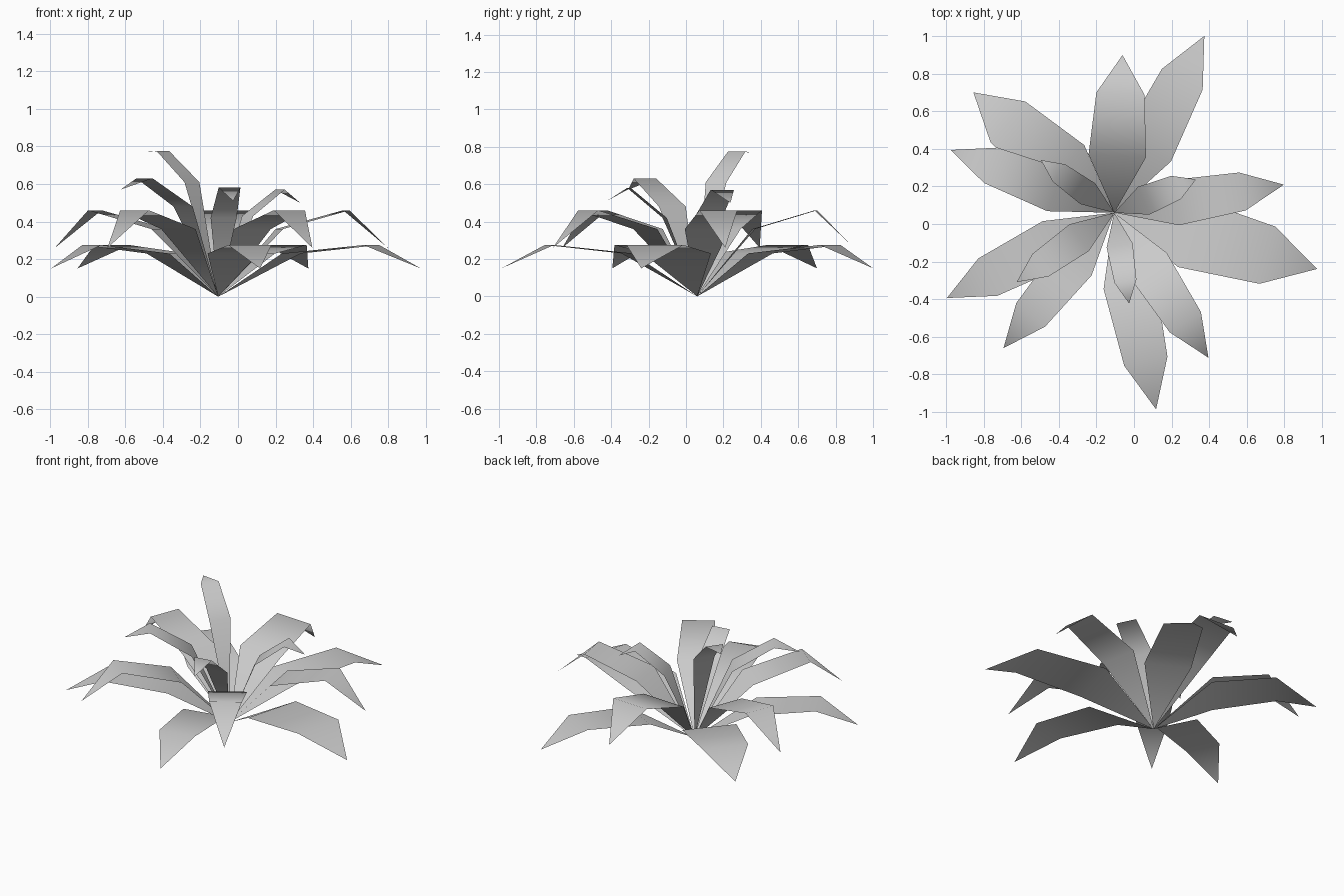
import bpy
import bmesh
from math import radians
from mathutils import Matrix, Vector

cube = bpy.data.objects.get("Cube")
if cube:
    bpy.data.objects.remove(cube, do_unlink=True)

# One plain grey for every leaf
GREY = (0.6, 0.6, 0.6, 1.0)
leaf_grey = bpy.data.materials.new("leaf_grey")
leaf_grey.use_nodes = True
leaf_grey.diffuse_color = GREY
leaf_grey.node_tree.nodes["Principled BSDF"].inputs["Base Color"].default_value = GREY

ROOT = Vector((-0.105, 0.06, 0.0))


def make_leaf(name, angle, reach, half_width, heights):
    """Thin blade: pointed root, wide lower fold, upper fold, drooping tip."""
    lower_z, upper_z, tip_z = heights
    lower, upper = reach * 0.36, reach * 0.755
    narrow = half_width * 0.84
    bm = bmesh.new()
    root = bm.verts.new((0, 0, 0))
    lower_right = bm.verts.new((lower, -half_width, lower_z))
    lower_left = bm.verts.new((lower, half_width, lower_z))
    upper_right = bm.verts.new((upper, -narrow, upper_z))
    upper_left = bm.verts.new((upper, narrow, upper_z))
    tip = bm.verts.new((reach, 0, tip_z))
    bm.faces.new((root, lower_right, lower_left))
    bm.faces.new((lower_left, lower_right, upper_right, upper_left))
    bm.faces.new((upper_left, upper_right, tip))
    for face in bm.faces:
        face.smooth = True
    bm.transform(Matrix.Translation(ROOT) @ Matrix.Rotation(radians(angle), 4, "Z"))
    mesh = bpy.data.meshes.new(name)
    bm.to_mesh(mesh)
    bm.free()
    mesh.materials.append(leaf_grey)
    leaf = bpy.data.objects.new(name, mesh)
    bpy.context.collection.objects.link(leaf)


# Each ring: fold and tip heights, then (angle, reach, half width) per leaf
outer_heights = (0.23, 0.275, 0.15)
outer_leaves = [(63, 1.056, 0.145), (139.5, 0.986, 0.17), (207, 1.0, 0.133),
                (282, 1.07, 0.14), (344.5, 1.12, 0.188)]
middle_heights = (0.36, 0.46, 0.26)
middle_leaves = [(87, 0.84, 0.153), (159, 0.932, 0.12), (230.7, 0.931, 0.118),
                 (303, 0.92, 0.118), (9.4, 0.915, 0.122)]

for ring, heights, leaves in (("outer", outer_heights, outer_leaves),
                              ("middle", middle_heights, middle_leaves)):
    for number, (angle, reach, half_width) in enumerate(leaves, start=1):
        make_leaf(f"{ring}_leaf_{number}", angle, reach, half_width, heights)

# Short upright leaves in the heart, each with its own lift
make_leaf("inner_leaf_back_right", 144.3, 0.48, 0.068, (0.61, 0.775, 0.77))
make_leaf("inner_leaf_front_right", 215.4, 0.638, 0.088, (0.48, 0.63, 0.57))
make_leaf("inner_leaf_front", 279.3, 0.49, 0.07, (0.42, 0.58, 0.51))
make_leaf("inner_leaf_back_left", 22.2, 0.47, 0.08, (0.43, 0.57, 0.5))
